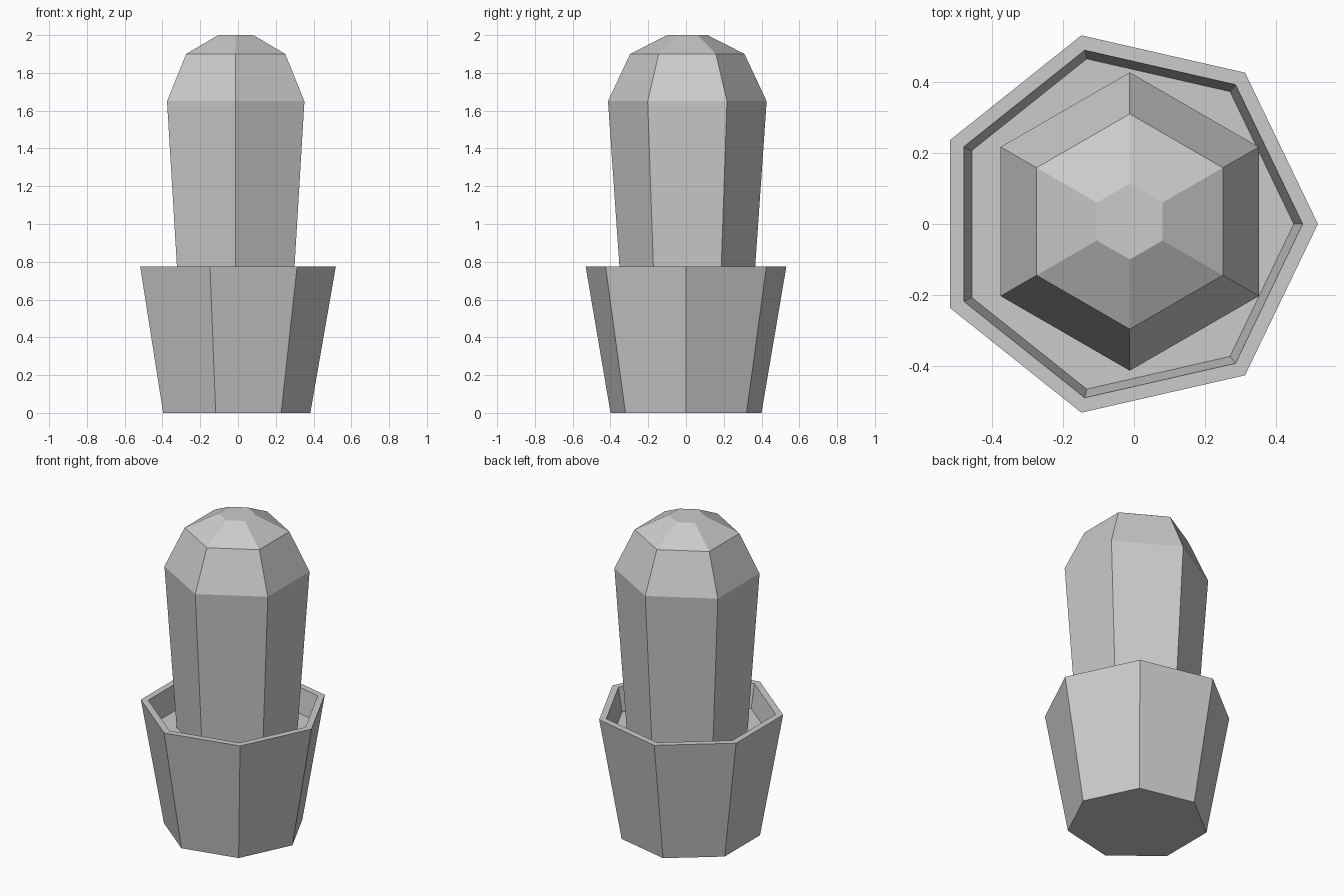
import bpy, bmesh
from math import cos, sin, pi

if "Cube" in bpy.data.objects:
    bpy.data.objects.remove(bpy.data.objects["Cube"])


def lathe(name, sides, profile, centre, start=0.0):
    """Faceted solid: rings of (radius, z) bridged together, capped at both ends."""
    bm = bmesh.new()
    rings = []
    for r, z in profile:
        rings.append([bm.verts.new((centre[0] + r * cos(start + 2 * pi * i / sides),
                                    centre[1] + r * sin(start + 2 * pi * i / sides), z))
                      for i in range(sides)])
    for a, b in zip(rings, rings[1:]):
        for i in range(sides):
            j = (i + 1) % sides
            bm.faces.new((a[i], a[j], b[j], b[i]))
    bm.faces.new(rings[0][::-1])
    bm.faces.new(rings[-1])
    mesh = bpy.data.meshes.new(name)
    bm.to_mesh(mesh)
    bm.free()
    obj = bpy.data.objects.new(name, mesh)
    bpy.context.collection.objects.link(obj)
    return obj


# Seven-sided pot: outer wall, rim, short inner wall, soil surface as the last cap
lathe("pot", 7, [(0.41, 0), (0.545, 0.776), (0.502, 0.776), (0.477, 0.625)],
      (-0.027, 0))

# Six-sided cactus with a domed top, rooted just below the soil
lathe("cactus", 6, [(0.348, 0.61), (0.42, 1.65), (0.303, 1.9), (0.107, 2.0)],
      (-0.012, 0.007), pi / 2)
